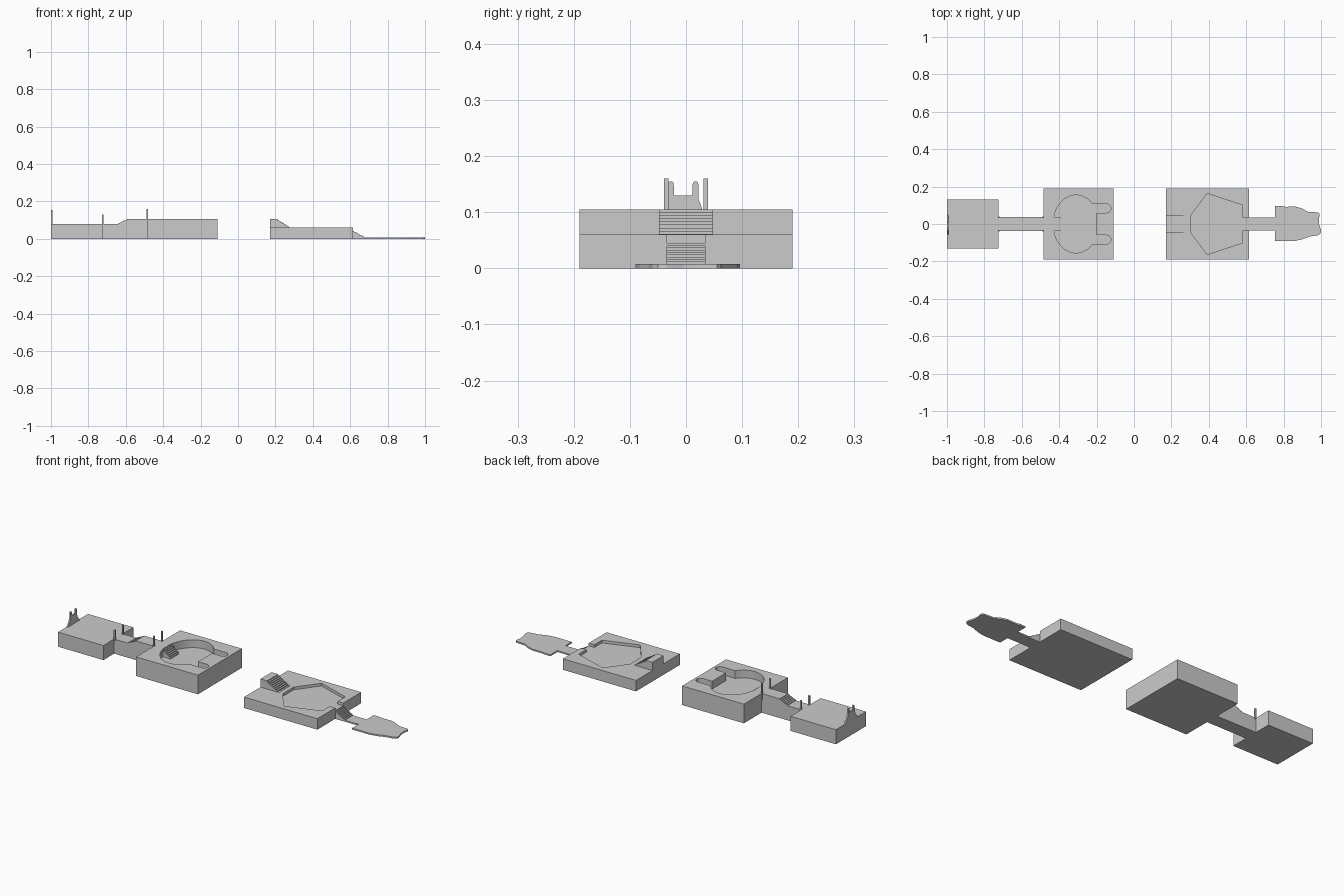
import bpy, bmesh
from math import sin, cos, radians
from mathutils import Vector

if "Cube" in bpy.data.objects:
    bpy.data.objects.remove(bpy.data.objects["Cube"])


def prism(name, pts, lo, hi, axis='z'):
    """Extrude a 2D outline: along z from (x, y), along y from (x, z), along x from (y, z)."""
    place = {'z': lambda a, b, t: (a, b, t),
             'y': lambda a, b, t: (a, t, b),
             'x': lambda a, b, t: (t, a, b)}[axis]
    bm = bmesh.new()
    face = bm.faces.new([bm.verts.new(place(a, b, lo)) for a, b in pts])
    ext = bmesh.ops.extrude_face_region(bm, geom=[face])
    move = Vector(place(0, 0, hi - lo))
    bmesh.ops.translate(bm, vec=move, verts=[v for v in ext['geom'] if isinstance(v, bmesh.types.BMVert)])
    bmesh.ops.recalc_face_normals(bm, faces=bm.faces)
    me = bpy.data.meshes.new(name)
    bm.to_mesh(me)
    bm.free()
    ob = bpy.data.objects.new(name, me)
    bpy.context.collection.objects.link(ob)
    return ob


def box(name, x0, x1, y0, y1, z0, z1):
    return prism(name, [(x0, y0), (x1, y0), (x1, y1), (x0, y1)], z0, z1)


def cut(ob, cutter):
    mod = ob.modifiers.new("recess", 'BOOLEAN')
    mod.operation, mod.solver, mod.object = 'DIFFERENCE', 'EXACT', cutter
    bpy.context.view_layer.objects.active = ob
    bpy.ops.object.modifier_apply(modifier=mod.name)
    bpy.data.objects.remove(cutter)


def stairs(x0, z0, x1, z1, n):
    """Stepped profile points from (x0, z0) to (x1, z1)."""
    pts = []
    for i in range(n):
        x = x0 + (x1 - x0) * i / n
        pts += [(x, z0 + (z1 - z0) * i / n), (x, z0 + (z1 - z0) * (i + 1) / n)]
    return pts + [(x1, z1)]


def arc(cx, cy, rx, ry, a0, a1, n):
    return [(cx + rx * cos(radians(a0 + (a1 - a0) * i / n)),
             cy + ry * sin(radians(a0 + (a1 - a0) * i / n))) for i in range(n + 1)]


# Entrance block
box("entrance_block", -1, -0.725, -0.13, 0.13, 0, 0.08)

# Two-pronged gate at the far left edge
half = [(0.052, 0.08), (0.034, 0.105), (0.027, 0.125), (0.027, 0.148)]
half += arc(0.022, 0.15, 0.005, 0.005, 0, 180, 6) + [(0.016, 0.13)]
outline = half + [(-y, z) for y, z in reversed(half)]
prism("gate", [(y - 0.005, z) for y, z in outline], -1, -0.992, 'x')

# Corridor with rising steps
prism("rising_corridor", [(-0.725, 0), (-0.725, 0.08)] + stairs(-0.64, 0.08, -0.585, 0.105, 6)
      + [(-0.484, 0.105), (-0.484, 0)], -0.037, 0.037, 'y')

# Posts at the corridor ends
for x, top in ((-0.722, 0.13), (-0.485, 0.16)):
    for s in (-1, 1):
        box("post", x - 0.004, x + 0.004, s * 0.035 - 0.004, s * 0.035 + 0.004, 0.07, top)

# Round chamber with two rounded slots
chamber = box("round_chamber", -0.484, -0.11, -0.19, 0.19, 0, 0.105)
recess = arc(-0.31, 0, 0.122, 0.155, 44, 316, 40)
recess += arc(-0.147, -0.0835, 0.0235, 0.0235, -90, 90, 10)
recess += [(-0.2, -0.06), (-0.2, 0.06)]
recess += arc(-0.147, 0.0835, 0.0235, 0.0235, -90, 90, 10)
cut(chamber, prism("chamber_cutter", recess, 0.062, 0.2))

# Steps down into the round chamber
prism("chamber_steps", [(-0.45, 0.05), (-0.45, 0.105)] + stairs(-0.43, 0.105, -0.375, 0.062, 7)
      + [(-0.375, 0.05)], -0.037, 0.037, 'y')

# Angular chamber with an exit channel
F = 0.045
room = box("angular_chamber", 0.17, 0.614, -0.19, 0.19, 0, 0.06)
side = [(0.305, 0.048), (0.392, 0.163), (0.58, 0.1), (0.58, 0.035), (0.65, 0.035)]
cut(room, prism("room_cutter", side + [(x, -y) for x, y in reversed(side)], F, 0.2))

# Raised landing with steps down into the chamber
prism("landing_steps", [(0.17, 0.04), (0.17, 0.105)] + stairs(0.21, 0.105, 0.308, F, 11)
      + [(0.308, 0.04)], -0.048, 0.048, 'y')

# Exit steps and thin path
prism("exit_steps", [(0.61, 0), (0.61, F)] + stairs(0.614, F, 0.68, 0.008, 9)
      + [(0.755, 0.008), (0.755, 0)], -0.035, 0.035, 'y')

# Irregular flat slab at the far right
slab = [(0.755, -0.09), (0.86, -0.09), (0.9, -0.082), (0.94, -0.067), (0.985, -0.06), (0.998, -0.05),
        (1, -0.035), (0.99, -0.005), (0.988, 0.02), (0.993, 0.055), (0.985, 0.062), (0.93, 0.065),
        (0.9, 0.082), (0.865, 0.093), (0.81, 0.092), (0.79, 0.096), (0.755, 0.096)]
prism("flat_slab", slab, 0, 0.008)
